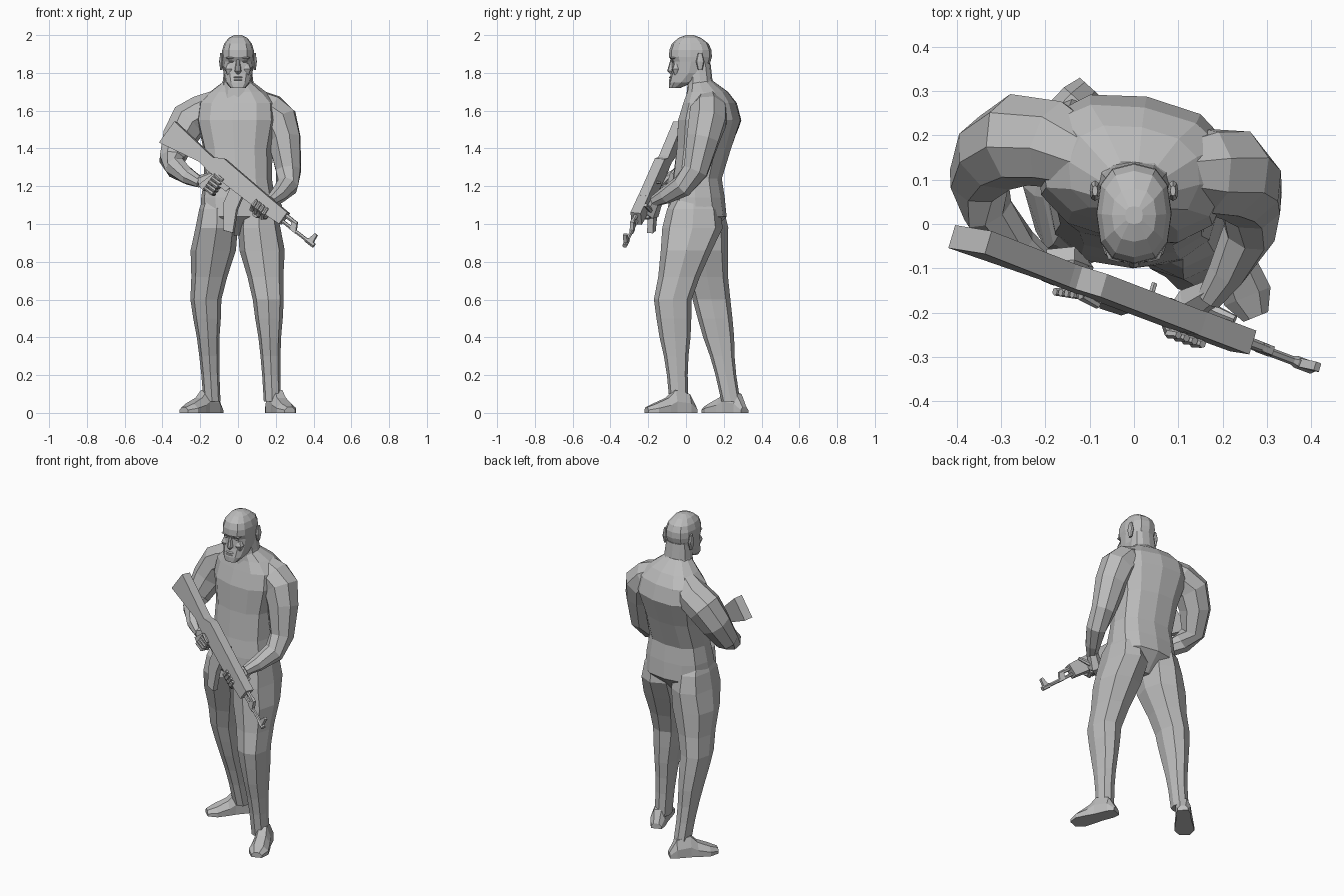
import bpy, bmesh, math
from mathutils import Vector, Matrix

if "Cube" in bpy.data.objects:
    bpy.data.objects.remove(bpy.data.objects["Cube"])

grey = bpy.data.materials.new("clay grey")
grey.use_nodes = True
grey.diffuse_color = (.5, .5, .5, 1)
grey.node_tree.nodes["Principled BSDF"].inputs["Base Color"].default_value = grey.diffuse_color


def loft(name, rings):
    """Skin a list of equal-length point rings and cap both ends."""
    bm = bmesh.new()
    rows = [[bm.verts.new(point) for point in ring] for ring in rings]
    count = len(rows[0])
    for lower, upper in zip(rows, rows[1:]):
        for i in range(count):
            j = (i + 1) % count
            bm.faces.new((lower[i], lower[j], upper[j], upper[i]))
    bm.faces.new(reversed(rows[0]))
    bm.faces.new(rows[-1])
    bmesh.ops.recalc_face_normals(bm, faces=bm.faces)
    mesh = bpy.data.meshes.new(name)
    bm.to_mesh(mesh)
    bm.free()
    mesh.materials.append(grey)
    bpy.context.collection.objects.link(bpy.data.objects.new(name, mesh))


def ring(center, half_width, half_depth, sides=8, yaw=0):
    """Horizontal, slightly squared oval."""
    turn = Matrix.Rotation(yaw, 3, "Z")
    points = []
    for i in range(sides):
        angle = math.tau * i / sides
        u, v = (math.copysign(abs(w) ** .8, w) for w in (math.cos(angle), math.sin(angle)))
        points.append(Vector(center) + turn @ Vector((u * half_width, v * half_depth, 0)))
    return points


def stack(name, levels, twist=0):
    """Upright form from levels of height, half width, front and back."""
    loft(name, [ring((0, (front + back) / 2, z), width, (back - front) / 2, 12, -twist * max(0, min(1, 2 * z - 2)))
                for z, width, front, back in levels])


def lump(name, center, half_width, half_depth, half_height):
    """Small faceted bulge that narrows to top and bottom."""
    loft(name, [ring(Vector(center) + Vector((0, 0, k * half_height)), half_width * scale, half_depth * scale)
                for k, scale in ((-1, .5), (0, 1), (1, .5))])


def tube(name, points, radii, sides=8):
    """Round limb through points with one radius at each."""
    points = [Vector(p) for p in points]
    rings = []
    for i, (point, radius) in enumerate(zip(points, radii)):
        axis = points[min(i + 1, len(points) - 1)] - points[max(i - 1, 0)]
        side = axis.cross(Vector((.3, -.9, .1))).normalized()
        other = axis.normalized().cross(side)
        angles = [math.tau * k / sides for k in range(sides)]
        rings.append([point + radius * (side * math.cos(a) + other * math.sin(a)) for a in angles])
    loft(name, rings)


# Torso, twisted so the right shoulder sits further back
stack("torso", ((.94, .05, 0, .12), (1.04, .2, -.1, .215), (1.14, .195, -.09, .205), (1.24, .18, -.07, .19),
                (1.4, .185, -.05, .24), (1.55, .22, -.04, .29), (1.64, .21, -.01, .265), (1.7, .15, .01, .22),
                (1.76, .07, .02, .14)),
      twist=math.radians(10))

# Neck, head and face
stack("neck", ((1.66, .1, 0, .2), (1.76, .08, .01, .14), (1.85, .07, 0, .13)))
stack("head", ((1.72, .04, -.09, -.03), (1.75, .065, -.09, .04), (1.8, .077, -.08, .11), (1.86, .083, -.075, .13),
               (1.885, .085, -.09, .137), (1.92, .084, -.088, .135), (1.955, .073, -.075, .12),
               (1.985, .05, -.04, .08), (2, .02, 0, .04)))
stack("nose", ((1.79, .01, -.08, 0), (1.81, .02, -.1, 0), (1.88, .01, -.08, 0)))
for lip, z in (("upper_lip", 1.776), ("lower_lip", 1.762)):
    lump(lip, (0, -.07, z), .03, .022, .007)

# Paired details on both sides
for side, name in ((1, "left"), (-1, "right")):
    lump(name + "_brow", (side * .035, -.06, 1.88), .03, .026, .01)
    lump(name + "_eye", (side * .035, -.06, 1.86), .015, .017, .006)
    lump(name + "_cheek", (side * .045, -.05, 1.82), .027, .026, .03)
    lump(name + "_ear", (side * .088, .075, 1.86), .012, .023, .045)

# Legs share one muscle profile along ankle, knee and hip
profile = ((.06, .045, .05), (.2, .048, .055), (.3, .053, .065), (.4, .06, .082), (.5, .073, .092),
           (.6, .082, .1), (.72, .095, .11), (.86, .12, .135), (.98, .112, .16), (1.08, .095, .14), (1.17, .06, .08))
skeleton = {
    "left": ((.18, -.04), (.16, -.07), (.11, .04)),
    "right": ((-.14, .23), (-.17, .135), (-.11, .06)),
}
for name, joints in skeleton.items():
    ankle, knee, hip = (Vector(j) for j in joints)
    rings = []
    for z, width, depth in profile:
        center = ankle.lerp(knee, 2 * z - .2) if z < .6 else knee.lerp(hip, min(1, (z - .6) / .4))
        rings.append(ring((*center, z), width, depth))
    loft(name + "_leg", rings)

# Feet: sections from heel to toe
for name, heel, splay in (("left", (.17, .05, 0), 22), ("right", (-.1, .31, 0), -42)):
    turn = Matrix.Rotation(math.radians(splay), 3, "Z")
    outline = ((-1, 0), (1, 0), (1, .5), (.5, 1), (-.5, 1), (-1, .5))
    loft(name + "_foot", [
        [Vector(heel) + turn @ Vector((u * width, -reach, v * height)) for u, v in outline]
        for reach, width, height in ((0, .03, .03), (.04, .042, .1), (.12, .044, .12),
                                     (.16, .05, .08), (.23, .056, .05), (.28, .03, .03))])

# Arms from the collar to the wrist
arm_radii = (.06, .1, .105, .092, .07, .06, .045, .03)
tube("right_arm", ((-.06, .13, 1.67), (-.18, .18, 1.59), (-.26, .19, 1.545), (-.315, .16, 1.45), (-.35, .1, 1.34),
                   (-.33, .03, 1.3), (-.26, -.05, 1.25), (-.2, -.09, 1.22)), arm_radii)
tube("left_arm", ((.06, .12, 1.67), (.16, .12, 1.6), (.215, .115, 1.55), (.245, .09, 1.45), (.267, .05, 1.28),
                  (.26, -.02, 1.2), (.21, -.11, 1.15), (.17, -.17, 1.12)), arm_radii)

# Rifle frame: along the barrel, up, and outward from the body
butt = Vector((-.37, -.035, 1.485))
along = Vector((.76, -.285, -.59)).normalized()
up = (Vector((0, .1, 1)) - along * along.dot(Vector((0, .1, 1)))).normalized()
out = along.cross(up)


def gun(reach, height, outward=0):
    return butt + along * reach + up * height + out * outward


def plate(name, half_width, outline):
    """Side outline in reach and height, extruded sideways."""
    loft(name, [[gun(t, h, s) for t, h in outline] for s in (-half_width, half_width)])


plate("stock", .027, ((0, -.07), (0, .07), (.27, .045), (.33, .045), (.33, -.03), (.24, -.02)))
plate("receiver", .027, ((.29, -.03), (.29, .045), (.34, .075), (.65, .06), (.65, -.03)))
plate("magazine", .016, ((.46, -.02), (.48, -.11), (.57, -.23), (.62, -.21), (.56, -.1), (.54, -.02)))
plate("pistol_grip", .016, ((.34, -.02), (.31, -.12), (.35, -.13), (.39, -.02)))
plate("trigger_guard", .005, ((.38, -.02), (.39, -.06), (.45, -.06), (.46, -.02)))
plate("handguard", .028, ((.64, -.03), (.64, .06), (.8, .055), (.8, -.02)))
plate("gas_block", .01, ((.86, -.01), (.84, .045), (.87, .045), (.9, -.01)))
plate("front_sight", .01, ((.97, -.01), (.985, .055), (1, .055), (1.01, -.01)))
tube("barrel", (gun(.78, 0), gun(.96, 0), gun(.97, 0), gun(1.02, 0)), (.01, .01, .014, .014), 6)
tube("gas_tube", (gun(.78, .035), gun(.87, .035)), (.013, .011), 6)
tube("bolt_handle", (gun(.5, .04, -.02), gun(.5, .04, -.05)), (.007, .007), 6)

# Hands gripping the rifle
palm_radii = (.03, .042, .03)
tube("right_palm", ((-.21, -.085, 1.225), gun(.33, -.06, -.035), gun(.38, -.07, -.03)), palm_radii, 6)
tube("left_palm", ((.18, -.15, 1.13), gun(.67, -.03, -.045), gun(.65, -.05)), palm_radii, 6)
finger_radii = (.013, .013, .012, .009)
for k, finger in enumerate(("index", "middle", "ring", "little")):
    low, far = -.045 - .022 * k, .7 - .024 * k
    tube("right_" + finger + "_finger", (gun(.36, low, -.035), gun(.4, low, -.015),
                                         gun(.4, low, .02), gun(.35, low, .03)), finger_radii, 6)
    tube("left_" + finger + "_finger", (gun(far, -.04, -.04), gun(far, -.05, .015),
                                        gun(far, -.025, .038), gun(far, .01, .038)), finger_radii, 6)
thumb_radii = (.015, .012, .009)
tube("right_thumb", (gun(.33, -.03, -.03), gun(.36, -.02, .03), gun(.41, -.02, .035)), thumb_radii, 6)
tube("left_thumb", (gun(.68, -.02, -.05), gun(.71, .03, -.04), gun(.73, .06, -.035)), thumb_radii, 6)
